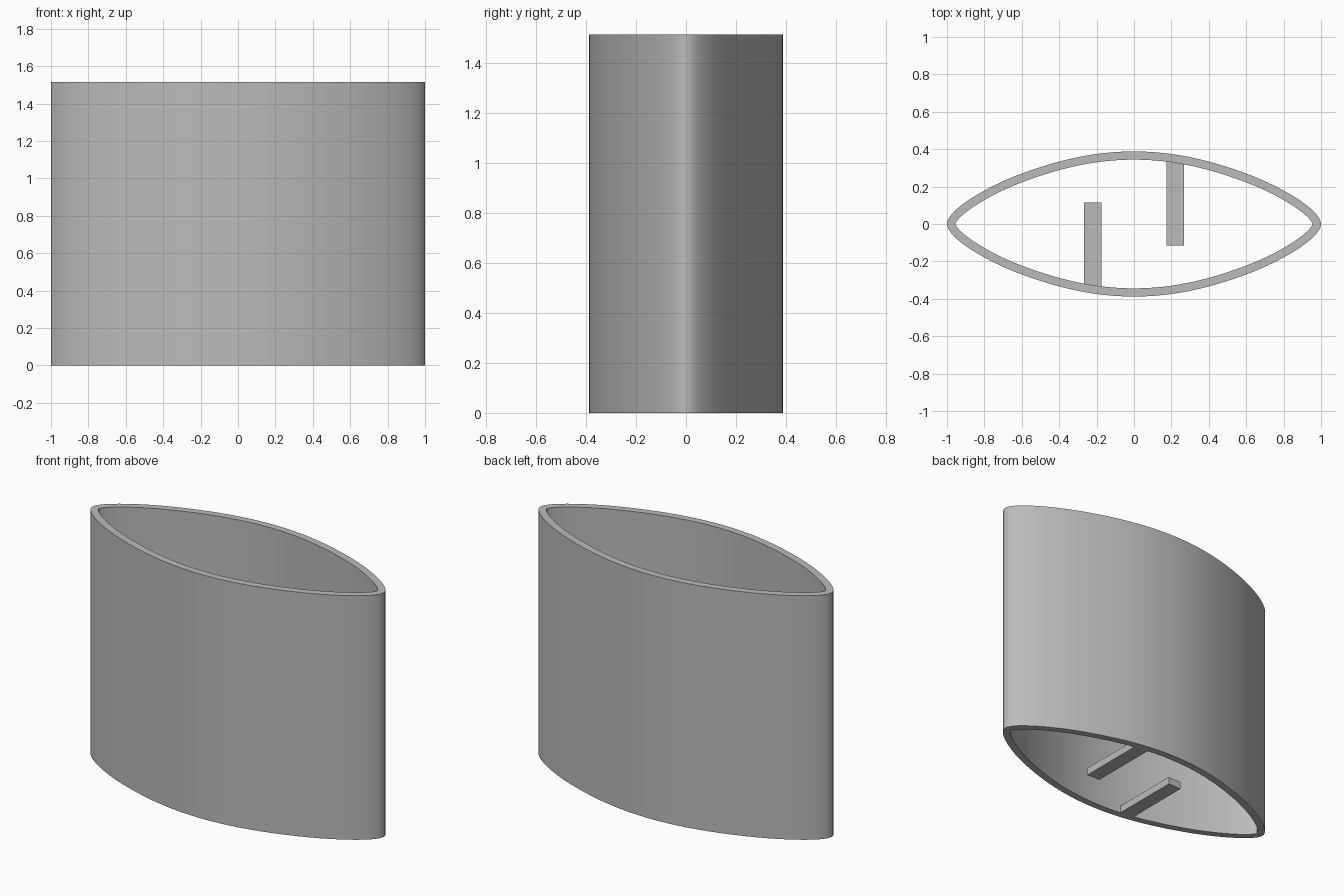
import bpy
import bmesh
from mathutils import Vector
from mathutils.geometry import interpolate_bezier

HEIGHT, WALL, RIB_HEIGHT = 1.515, 0.044, 0.047

cube = bpy.data.objects.get("Cube")
if cube:
    bpy.data.objects.remove(cube, do_unlink=True)

grey = bpy.data.materials.new("plain grey")
grey.use_nodes = True
grey.diffuse_color = (0.5, 0.5, 0.5, 1)
grey.node_tree.nodes["Principled BSDF"].inputs["Base Color"].default_value = (0.5, 0.5, 0.5, 1)


def add_object(name, bm):
    bmesh.ops.recalc_face_normals(bm, faces=bm.faces)
    mesh = bpy.data.meshes.new(name)
    bm.to_mesh(mesh)
    bm.free()
    mesh.materials.append(grey)
    obj = bpy.data.objects.new(name, mesh)
    bpy.context.collection.objects.link(obj)
    return obj


# Quarter outline of the pointed oval, from the broad side to the tip
def arc(*points):
    return interpolate_bezier(*[Vector((x, y, 0)) for x, y in points], 17)


quarter = arc((0, 0.388), (0.22, 0.388), (0.42, 0.338), (0.62, 0.262))
quarter += arc((0.62, 0.262), (0.79, 0.197), (1, 0.075), (1, 0))[1:]

# Mirror the quarter into a full closed loop
half = quarter + [Vector((p.x, -p.y, 0)) for p in reversed(quarter[:-1])]
outer = half + [Vector((-p.x, p.y, 0)) for p in reversed(half[1:-1])]

# Inner outline offset by the wall thickness
inner = []
count = len(outer)
for i, p in enumerate(outer):
    along = (outer[(i + 1) % count] - outer[i - 1]).normalized()
    inner.append(p + Vector((along.y, -along.x, 0)) * WALL)

# Hollow sleeve, open at both ends
bm = bmesh.new()
up = Vector((0, 0, HEIGHT))
loops = [[bm.verts.new(p + lift) for p in outline]
         for outline, lift in ((outer, 0 * up), (outer, up), (inner, up), (inner, 0 * up))]
for k in range(4):
    a, b = loops[k], loops[(k + 1) % 4]
    for i in range(count):
        j = (i + 1) % count
        bm.faces.new((a[i], a[j], b[j], b[i]))
sleeve = add_object("sleeve", bm)
bpy.context.view_layer.objects.active = sleeve
sleeve.select_set(True)
bpy.ops.object.shade_smooth_by_angle()

# Two bottom ribs reaching inward from opposite walls
for name, side in (("back_rib", 1), ("front_rib", -1)):
    bm = bmesh.new()
    bmesh.ops.create_cube(bm, size=1)
    bmesh.ops.scale(bm, vec=(0.092, 0.46, RIB_HEIGHT), verts=bm.verts)
    rib = add_object(name, bm)
    rib.location = (side * 0.22, side * 0.115, RIB_HEIGHT / 2)
